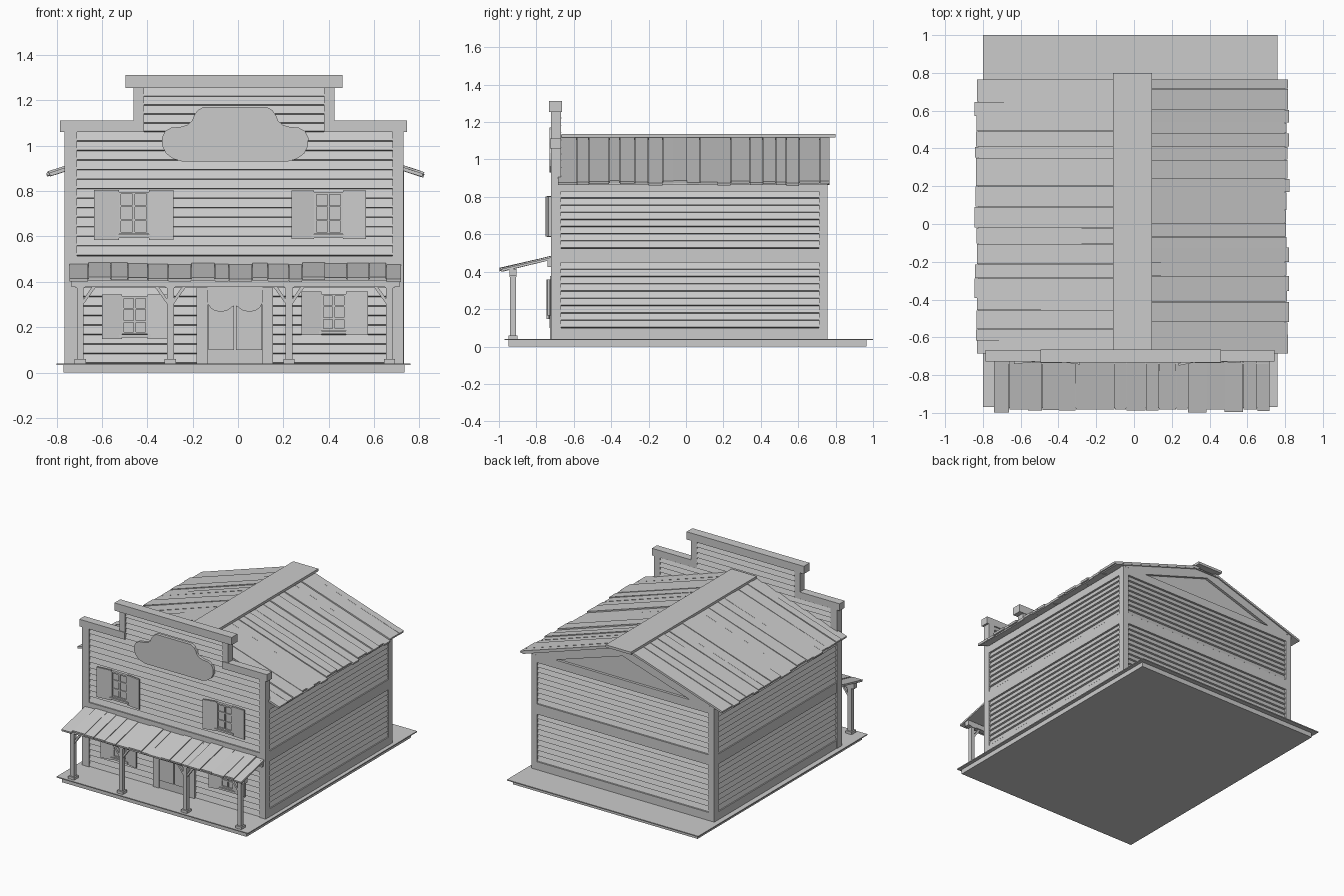
import bpy, bmesh, random

if "Cube" in bpy.data.objects:
    bpy.data.objects.remove(bpy.data.objects["Cube"])

random.seed(4)
CX = -0.013            # centre line of the building
PLACE = {'x': lambda p, q, t: (t, p, q), 'y': lambda p, q, t: (p, t, q), 'z': lambda p, q, t: (p, q, t)}


def build(name, solids):
    """One object out of extruded outlines: (points, axis, start, end)."""
    bm = bmesh.new()
    for pts, axis, a, b in solids:
        f = PLACE[axis]
        lo = [bm.verts.new(f(p, q, a)) for p, q in pts]
        hi = [bm.verts.new(f(p, q, b)) for p, q in pts]
        bm.faces.new(lo)
        bm.faces.new(hi[::-1])
        n = len(pts)
        for i in range(n):
            j = (i + 1) % n
            bm.faces.new((lo[i], hi[i], hi[j], lo[j]))
    bmesh.ops.recalc_face_normals(bm, faces=bm.faces)
    me = bpy.data.meshes.new(name)
    bm.to_mesh(me)
    bm.free()
    ob = bpy.data.objects.new(name, me)
    bpy.context.collection.objects.link(ob)
    return ob


def box(x0, x1, y0, y1, z0, z1):
    return ([(x0, y0), (x1, y0), (x1, y1), (x0, y1)], 'z', z0, z1)


def siding(axis, a, b, face, out, z0, z1, n):
    """Clapboards: n wedge boards along an axis, thick edge at the bottom."""
    h = (z1 - z0) / n
    return [([(face, z), (face + out * .014, z + .004), (face + out * .003, z + h), (face, z + h)], axis, a, b)
            for z in [z0 + i * h for i in range(n)]]


def roof_z(x):
    return 1.122 - 0.328 * (abs(x - CX) - 0.1)


# base
build("base_slab", [box(-.77, .735, -.95, .965, 0, .037)])
build("base_deck", [box(-.80, .76, -.97, 1.0, .034, .041)])

# main body core with gable
zb = .022
build("body_core", [([(-.743, .04), (.713, .04), (.713, roof_z(.713) - zb), (CX + .1, 1.1), (CX - .1, 1.1),
                      (-.743, roof_z(-.743) - zb)], 'y', -.69, .738)])

# side walls
for name, face, out in (("left", -.743, -1), ("right", .713, 1)):
    x0, x1 = sorted((face - out * .01, face + out * .018))
    build(name + "_wall_frame", [box(x0, x1, -.70, -.67, .04, .885), box(x0, x1, .71, .755, .04, .885)] +
          [box(x0, x1, -.67, .71, a, b) for a, b in ((.04, .10), (.45, .525), (.83, .885))])
    build(name + "_wall_siding", siding('y', -.67, .71, face, out, .10, .45, 9) +
          siding('y', -.67, .71, face, out, .525, .83, 8))

# back wall
build("back_wall_frame", [box(-.76, -.715, .72, .757, .04, .885), box(.685, .73, .72, .757, .04, .885)] +
      [box(-.715, .685, .73, .757, a, b) for a, b in ((.04, .10), (.45, .525), (.83, .89))])
build("back_wall_siding", siding('x', -.715, .685, .738, 1, .10, .45, 9) + siding('x', -.715, .685, .738, 1, .525, .83, 8))
build("back_gable_trim", [([(CX + s * .745, .885), (CX + s * .745, .892), (CX + s * .1, 1.105), (CX, 1.105),
                            (CX, 1.065), (CX + s * .55, .89)], 'y', .73, .757) for s in (-1, 1)])

# main roof: boards down each slope with uneven ends, and a flat ridge cap
for name, s in (("left", -1), ("right", 1)):
    boards, y = [], -.685
    while y < .76:
        w = min(random.uniform(.055, .115), .768 - y)
        if .768 - y - w < .03:
            w = .768 - y
        e = CX + s * (.825 + random.uniform(-.008, .01))
        lift = random.uniform(-.006, .003)
        drop = lift + random.uniform(-.004, .002)
        xi = CX + s * .06
        boards.append(([(xi, roof_z(xi) + lift - .004), (e, roof_z(e) + drop), (e - s * .004, roof_z(e) + drop - .014),
                        (xi, roof_z(xi) + lift - .02)], 'y', y, y + w - .002))
        y += w
    e = CX + s * .81
    boards.append(([(CX, 1.105), (CX + s * .1, 1.108), (e, roof_z(e) - .012), (e, roof_z(e) - .022),
                    (CX + s * .1, 1.098), (CX, 1.098)], 'y', -.68, .765))
    build(name + "_roof_boards", boards)
build("roof_ridge_cap", [box(-.11, .095, -.665, .80, 1.118, 1.136)])

# false front
outline = [(-.755, .04), (.72, .04), (.72, 1.07), (.415, 1.07), (.415, 1.265), (-.45, 1.265), (-.45, 1.07), (-.755, 1.07)]
build("false_front_core", [(outline, 'y', -.703, -.68)])
build("false_front_posts", [box(a, b, -.721, -.668, z0, z1) for a, b, z0, z1 in
                            ((-.765, -.71, .04, 1.065), (.68, .73, .04, 1.065),
                             (-.46, -.415, 1.06, 1.26), (.38, .425, 1.06, 1.26))])
build("false_front_caps", [box(-.785, -.415, -.727, -.668, 1.06, 1.112), box(.38, .745, -.727, -.668, 1.06, 1.112),
                           box(-.495, .46, -.732, -.664, 1.255, 1.312)])
build("false_front_band", [box(-.71, .68, -.719, -.69, .375, .515)])
build("front_siding", siding('x', -.71, .68, -.703, -1, .04, .375, 8) + siding('x', -.71, .68, -.703, -1, .515, 1.06, 13)
      + siding('x', -.415, .38, -.703, -1, 1.06, 1.255, 5))
build("false_front_rear_siding", siding('x', -.71, .68, -.68, 1, .88, 1.06, 5) +
      siding('x', -.415, .38, -.68, 1, 1.06, 1.255, 5))

# blank sign board
half = [(.23, .93), (.272, .942), (.305, .966), (.322, 1.0), (.323, 1.035), (.308, 1.065), (.28, 1.08), (.24, 1.083),
        (.21, 1.092), (.19, 1.11), (.18, 1.135), (.163, 1.158), (.14, 1.17)]
build("sign_board", [([(CX + x, z) for x, z in half] + [(CX - x, z) for x, z in half[::-1]], 'y', -.731, -.70)])


# windows: glass, frame, glazing bars and tilted shutters
def window(name, x0, x1, z0, z1, l0, r1, s0, s1, tilt):
    build(name + "_pane", [box(x0, x1, -.718, -.70, z0, z1)])
    t, xm = .01, (x0 + x1) / 2
    bars = [box(x0, x0 + t, -.729, -.70, z0, z1), box(x1 - t, x1, -.729, -.70, z0, z1),
            box(x0, x1, -.728, -.70, z0, z0 + t), box(x0, x1, -.728, -.70, z1 - t, z1),
            box(xm - .005, xm + .005, -.726, -.70, z0, z1),
            box(x0 - .012, x1 + .012, -.736, -.70, z0 - .016, z0 - .002)]
    for k in (1, 2):
        z = z0 + (z1 - z0) * k / 3
        bars.append(box(x0, x1, -.725, -.70, z - .004, z + .004))
    build(name + "_frame", bars)
    for side, h, o, k in (("left", x0, l0, tilt[0]), ("right", x1, r1, tilt[1])):
        ya, yb = -.73, -.73 - k
        build(f"{name}_{side}_shutter", [([(h, ya), (o, yb), (o, yb + .013), (h, ya + .013)], 'z', s0, s1)])


window("upper_left_window", -.525, -.393, .61, .797, -.635, -.285, .585, .805, (.012, .014))
window("upper_right_window", .335, .462, .61, .795, .235, .565, .588, .803, (.02, .006))
window("lower_left_window", -.512, -.398, .17, .337, -.60, -.31, .148, .345, (.012, .016))
window("lower_right_window", .368, .477, .185, .347, .28, .572, .166, .357, (.016, .01))

# doorway with swinging doors
build("door_jambs", [box(-.183, -.135, -.728, -.69, .04, .376), box(.107, .155, -.728, -.69, .04, .376)])
build("door_backing", [box(-.135, .107, -.719, -.69, .04, .376)])
build("door_head_trim", [box(-.135, .107, -.722, -.69, .365, .376), box(-.135, .107, -.722, -.69, .30, .308)])
leaf = [(.004, .10), (.118, .10), (.118, .305), (.108, .288), (.09, .275), (.065, .27), (.035, .275), (.015, .29),
        (.004, .296)]
for name, s in (("left", -1), ("right", 1)):
    build(name + "_swing_door", [([(CX + s * x, z) for x, z in leaf], 'y', -.729, -.71)])

# porch: posts, braces, beam, ledger and roof boards
posts, braces = [], []
for i, x in enumerate((-.695, -.298, .225, .668)):
    posts += [box(x - .015, x + .015, -.94, -.91, .04, .39), box(x - .025, x + .025, -.95, -.90, .04, .06),
              box(x - .021, x + .021, -.944, -.906, .372, .385)]
    for s in (-1, 1):
        if (i, s) in ((0, -1), (3, 1)):
            continue
        braces.append(([(x + s * .013, .30), (x + s * .013, .322), (x + s * .052, .379), (x + s * .07, .379)],
                       'y', -.935, -.915))
build("porch_posts", posts)
build("porch_braces", braces)
build("porch_beam", [box(-.735, .712, -.944, -.906, .378, .414)])
build("porch_ledger", [box(-.735, .712, -.74, -.70, .425, .472)])
boards, x = [], -.742
while x < .71:
    w = min(random.uniform(.06, .105), .72 - x)
    if .72 - x - w < .03:
        w = .72 - x
    e, d = random.uniform(-1.0, -.98), random.uniform(-.005, .005)
    boards.append(([(-.70, .486 + d), (e, .418 + d), (e + .002, .405 + d), (-.70, .473 + d)], 'x', x, x + w - .002))
    x += w
boards.append(([(-.70, .474), (-.975, .412), (-.975, .406), (-.70, .468)], 'x', -.735, .712))
build("porch_roof_boards", boards)
